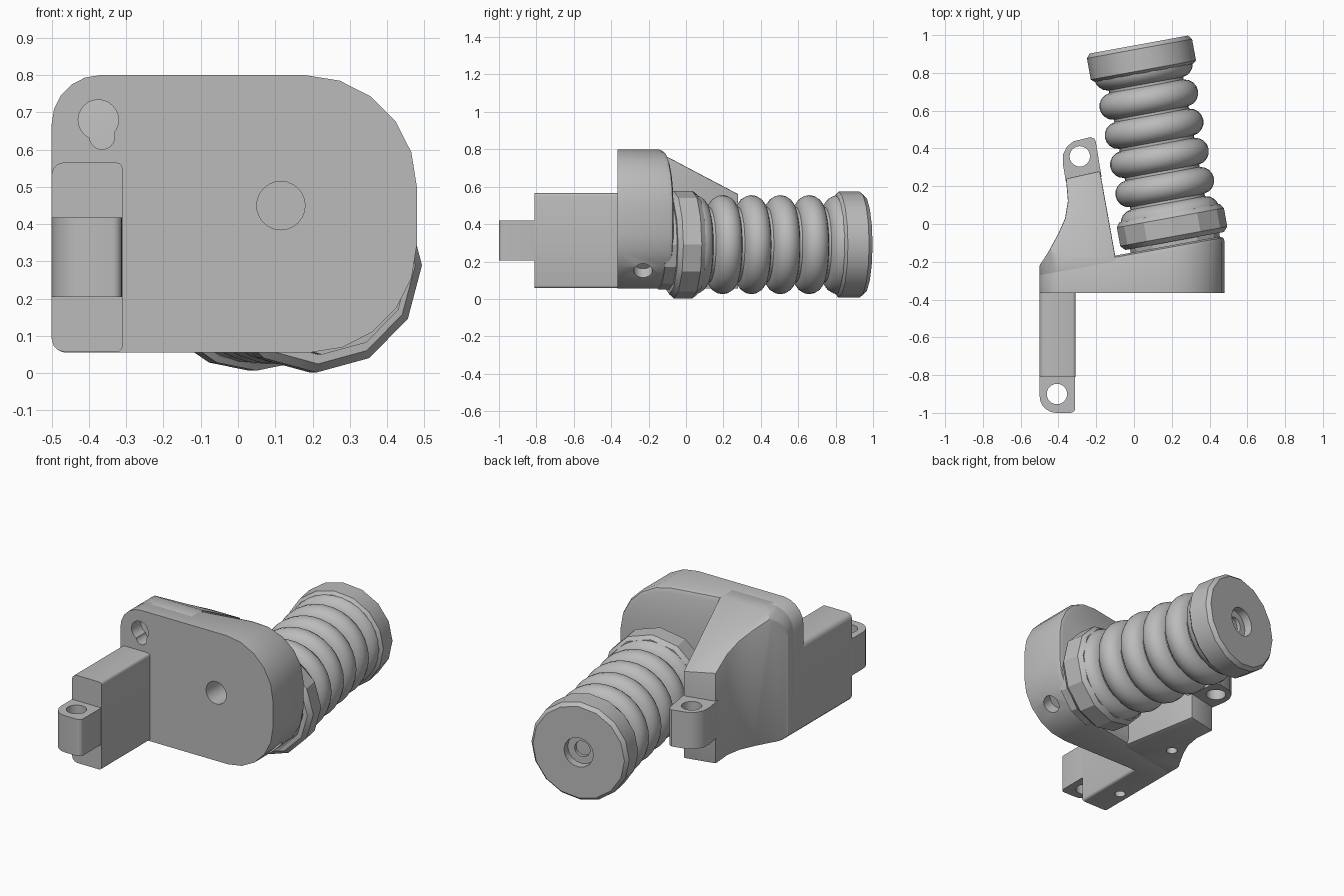
import bpy, bmesh, math
from mathutils import Matrix, Vector

cube = bpy.data.objects.get("Cube")
if cube:
    bpy.data.objects.remove(cube, do_unlink=True)

grey = bpy.data.materials.new("plain grey")
grey.use_nodes = True
grey.diffuse_color = (0.5, 0.5, 0.5, 1)
grey.node_tree.nodes["Principled BSDF"].inputs["Base Color"].default_value = (0.5, 0.5, 0.5, 1)


def add(name, bm):
    bmesh.ops.recalc_face_normals(bm, faces=bm.faces)
    mesh = bpy.data.meshes.new(name)
    bm.to_mesh(mesh)
    bm.free()
    mesh.materials.append(grey)
    ob = bpy.data.objects.new(name, mesh)
    bpy.context.collection.objects.link(ob)
    return ob


def activate(ob):
    bpy.ops.object.select_all(action='DESELECT')
    ob.select_set(True)
    bpy.context.view_layer.objects.active = ob


def prism(name, near, far):
    """Solid between two matching outlines."""
    bm = bmesh.new()
    a = [bm.verts.new(p) for p in near]
    b = [bm.verts.new(p) for p in far]
    bm.faces.new(a)
    bm.faces.new(b)
    for i in range(len(a)):
        j = (i + 1) % len(a)
        bm.faces.new((a[i], a[j], b[j], b[i]))
    return add(name, bm)


def rounded(x0, x1, z0, z1, bl, br, tr, tl, steps=5):
    """Rectangle outline with one radius per corner."""
    pts = []
    corners = [(x0 + bl, z0 + bl, bl, 180), (x1 - br, z0 + br, br, 270),
               (x1 - tr, z1 - tr, tr, 0), (x0 + tl, z1 - tl, tl, 90)]
    for cx, cz, r, start in corners:
        for i in range(steps + 1):
            t = math.radians(start + 90 * i / steps)
            pts.append((cx + r * math.cos(t), cz + r * math.sin(t)))
    return pts


def boolean(ob, cutter, operation):
    mod = ob.modifiers.new("cut", 'BOOLEAN')
    mod.operation, mod.object, mod.solver = operation, cutter, 'EXACT'
    activate(ob)
    bpy.ops.object.modifier_apply(modifier=mod.name)
    bpy.data.objects.remove(cutter, do_unlink=True)


def drill(ob, centre, direction, r, length):
    bm = bmesh.new()
    turn = Vector(direction).to_track_quat('Z', 'Y').to_matrix().to_4x4()
    bmesh.ops.create_cone(bm, cap_ends=True, segments=24, radius1=r, radius2=r,
                          depth=length, matrix=Matrix.Translation(centre) @ turn)
    boolean(ob, add("cutter", bm), 'DIFFERENCE')


def bevel(ob, width):
    mod = ob.modifiers.new("soft edges", 'BEVEL')
    mod.width, mod.segments, mod.limit_method = width, 2, 'ANGLE'
    mod.angle_limit = math.radians(40)
    activate(ob)
    bpy.ops.object.modifier_apply(modifier=mod.name)


# Tilted spring axis
TILT = math.radians(10.35)
BASE = Vector((0.215, -0.09, 0.29))
s, c = math.sin(TILT), math.cos(TILT)
AXIS = Matrix(((c, 0, -s, BASE.x), (s, 0, c, BASE.y), (0, -1, 0, BASE.z), (0, 0, 0, 1)))


def lathe(name, profile, sides):
    bm = bmesh.new()
    rings = []
    for r, t in profile:
        ring = [bm.verts.new(AXIS @ Vector((r * math.cos(k * math.tau / sides),
                                            r * math.sin(k * math.tau / sides), t)))
                for k in range(sides)]
        rings.append(ring)
    for a, b in zip(rings, rings[1:]):
        for k in range(sides):
            n = (k + 1) % sides
            bm.faces.new((a[k], a[n], b[n], b[k]))
    bm.faces.new(rings[0])
    bm.faces.new(rings[-1])
    return add(name, bm)


# Main housing with a slanted back
outline = rounded(-0.5, 0.48, 0.055, 0.8, 0.04, 0.29, 0.3, 0.13)
slant = lambda x: BASE.y - 0.02 + (x - BASE.x) * math.tan(TILT)
housing = prism("housing", [(x, -0.365, z) for x, z in outline],
                [(x, slant(x), z) for x, z in outline])
bm = bmesh.new()
bm.from_mesh(housing.data)
rim = [e for e in bm.edges
       if all(abs(v.co.y - slant(v.co.x)) < 1e-4 for v in e.verts)]
bmesh.ops.bevel(bm, geom=rim, offset=0.03, segments=2, profile=0.5, affect='EDGES')
bm.to_mesh(housing.data)
bm.free()
drill(housing, (-0.375, -0.35, 0.68), (0, 1, 0), 0.054, 0.2)
drill(housing, (-0.365, -0.34, 0.635), (0, 1, 0), 0.034, 0.16)
drill(housing, (0.115, -0.35, 0.45), (0, 1, 0), 0.065, 0.3)
drill(housing, (0.41, -0.23, 0.14), (1, 0, -1), 0.05, 0.16)

# Front bar
bar_shape = rounded(-0.5, -0.31, 0.057, 0.565, 0.035, 0.015, 0.015, 0.03, 3)
front_bar = prism("front_bar", [(x, -0.81, z) for x, z in bar_shape],
                  [(x, -0.34, z) for x, z in bar_shape])
drill(front_bar, (-0.42, -0.62, 0.06), (0, 0, 1), 0.03, 0.16)

# Rear arm with a sloping top, trimmed to the housing outline
plan = [(-0.5, -0.3), (-0.5, -0.22), (-0.455, -0.15), (-0.4, -0.05), (-0.365, 0.03),
        (-0.35, 0.12), (-0.36, 0.24), (-0.18, 0.28), (-0.1, -0.165), (-0.1, -0.3)]
rear_arm = prism("rear_arm", [(x, y, 0.0) for x, y in plan],
                 [(x, y, 0.707 - 0.527 * y) for x, y in plan])
trim = prism("trim", [(x, -0.28, z) for x, z in outline],
             [(x, 0.6, z) for x, z in outline])
boolean(rear_arm, trim, 'INTERSECT')
bevel(rear_arm, 0.014)
drill(rear_arm, (-0.33, -0.07, 0.06), (0, 0, 1), 0.03, 0.16)


# Drilled lugs at both ends
def lug(name, plan, hole):
    ob = prism(name, [(x, y, 0.205) for x, y in plan], [(x, y, 0.418) for x, y in plan])
    drill(ob, (*hole, 0.31), (0, 0, 1), 0.054, 0.4)
    return ob


front_lug = lug("front_lug", rounded(-0.5, -0.312, -1.0, -0.79, 0.09, 0.025, 0.002, 0.002),
                (-0.408, -0.9))
rear_lug = lug("rear_lug", [(-0.36, 0.22), (-0.377, 0.32), (-0.375, 0.37), (-0.355, 0.41),
                            (-0.32, 0.438), (-0.23, 0.46), (-0.21, 0.452), (-0.202, 0.435),
                            (-0.172, 0.25)], (-0.287, 0.358))

# Spring seat, twelve sided
seat = lathe("spring_seat", [(0.24, -0.06), (0.24, 0), (0.265, 0), (0.288, 0.025),
                             (0.288, 0.125), (0.27, 0.15), (0.15, 0.15)], 12)

# Stacked round coils
coils = []
for k in range(6):
    for step in range(-4, 5):
        a = math.radians(step * 21)
        coils.append((0.193 + 0.072 * math.cos(a), 0.133 + 0.157 * k + 0.072 * math.sin(a)))
spring = lathe("spring", coils, 32)

# End cap with a stepped recess
end_cap = lathe("end_cap", [(0.15, 0.905), (0.265, 0.905), (0.283, 0.92), (0.283, 1.035),
                            (0.265, 1.057), (0.085, 1.057), (0.085, 1.01), (0.045, 1.01),
                            (0.045, 0.97)], 16)

for ob, angle in ((housing, 30), (front_bar, 35), (rear_arm, 30), (front_lug, 30),
                  (rear_lug, 25), (seat, 25), (spring, 60), (end_cap, 30)):
    activate(ob)
    bpy.ops.object.shade_smooth_by_angle(angle=math.radians(angle))
